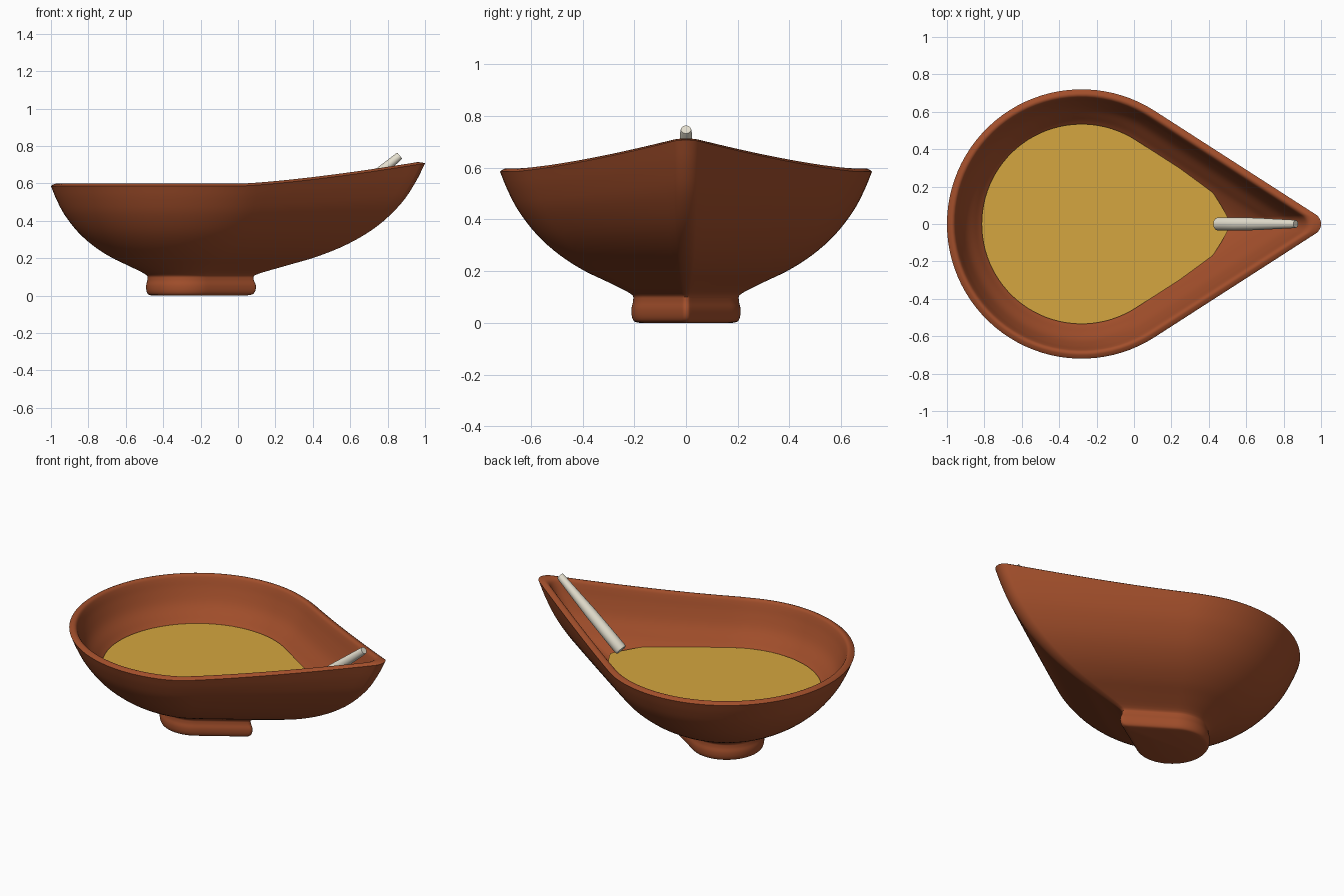
import bpy, bmesh, math
from mathutils import Vector

if "Cube" in bpy.data.objects:
    bpy.data.objects.remove(bpy.data.objects["Cube"])

CX, R = -0.28, 0.72          # centre and radius of the round bowl
TIP_R = 0.06                 # rounding of the spout tip
TIP_X = 1.0 - TIP_R


def material(name, rgb):
    m = bpy.data.materials.new(name)
    m.diffuse_color = (*rgb, 1)
    m.use_nodes = True
    m.node_tree.nodes["Principled BSDF"].inputs["Base Color"].default_value = m.diffuse_color
    return m


def teardrop():
    """Closed teardrop outline, relative to the bowl centre."""
    d = TIP_X - CX
    a = math.acos((R - TIP_R) / d)
    pts = []
    for i in range(15):
        t = -a + 2 * a * i / 14
        pts.append((d + TIP_R * math.cos(t), TIP_R * math.sin(t)))
    p = (d + TIP_R * math.cos(a), TIP_R * math.sin(a))
    q = (R * math.cos(a), R * math.sin(a))
    side = [(p[0] + (q[0] - p[0]) * k / 16, p[1] + (q[1] - p[1]) * k / 16) for k in range(1, 16)]
    pts += side
    for i in range(65):
        t = a + (2 * math.pi - 2 * a) * i / 64
        pts.append((R * math.cos(t), R * math.sin(t)))
    pts += [(x, -y) for x, y in reversed(side)]
    return pts


def smooth_path(pts, steps=4):
    """Catmull-Rom curve through profile points."""
    v = [Vector(p) for p in pts]
    v = [2 * v[0] - v[1]] + v + [2 * v[-1] - v[-2]]
    out = []
    for i in range(1, len(v) - 2):
        a, b, c, d = v[i - 1:i + 3]
        for k in range(steps):
            t = k / steps
            out.append(0.5 * (2 * b + (c - a) * t + (2 * a - 5 * b + 4 * c - d) * t * t
                              + (3 * b - a - 3 * c + d) * t ** 3))
    return out + [v[-2]]


def loft(name, rings, mat):
    """Skin closed rings of points and cap both ends."""
    bm = bmesh.new()
    vr = [[bm.verts.new(p) for p in ring] for ring in rings]
    n = len(vr[0])
    for a, b in zip(vr, vr[1:]):
        for i in range(n):
            j = (i + 1) % n
            bm.faces.new((a[i], a[j], b[j], b[i]))
    bm.faces.new(vr[0][::-1])
    bm.faces.new(vr[-1])
    bmesh.ops.recalc_face_normals(bm, faces=bm.faces[:])
    me = bpy.data.meshes.new(name)
    bm.to_mesh(me)
    bm.free()
    me.materials.append(mat)
    ob = bpy.data.objects.new(name, me)
    bpy.context.collection.objects.link(ob)
    bpy.ops.object.select_all(action='DESELECT')
    ob.select_set(True)
    bpy.context.view_layer.objects.active = ob
    bpy.ops.object.shade_smooth_by_angle(angle=math.radians(40))
    return ob


clay = material("clay", (0.36, 0.077, 0.024))
gold = material("oil", (0.66, 0.38, 0.05))
cotton = material("cotton", (0.78, 0.74, 0.62))
outline = teardrop()

# Clay bowl: profile of (outline scale, height), outside with foot, lip, then inside
outer = smooth_path([(0.25, 0.0), (0.278, 0.006), (0.291, 0.025), (0.293, 0.055), (0.284, 0.088),
                     (0.298, 0.113), (0.42, 0.158), (0.55, 0.203), (0.68, 0.263), (0.80, 0.340),
                     (0.90, 0.433), (0.96, 0.515), (1.0, 0.585)])
inner = smooth_path([(0.988, 0.592), (0.965, 0.598), (0.945, 0.592), (0.93, 0.57), (0.905, 0.52),
                     (0.86, 0.45), (0.80, 0.395), (0.735, 0.345), (0.60, 0.28), (0.40, 0.23),
                     (0.20, 0.205), (0.02, 0.20)])


def ring(s, z, lift_amount):
    out = []
    for x, y in outline:
        px = CX + s * x
        lift = 0.122 * max(0.0, px) ** 1.35 * lift_amount
        out.append((px, s * y, z + lift))
    return out


rings = [ring(s, z, min(1, max(0, z) / 0.585) ** 1.8) for s, z in outer]
rings += [ring(s, z, min(1, z / 0.585)) for s, z in inner]
loft("clay_bowl", rings, clay)

# Oil surface: teardrop whose pointed end is blunted by the rising spout
oil = []
for x, y in outline:
    px, py = CX + 0.742 * x, 0.742 * y
    if px > 0.38:      # slide points of the pointed end onto a rounded nose
        py = 0.21 * py / 0.206
        nose = (px - 0.38) / 0.297
        px = 0.38 + 0.14 * min(1, nose)
        py = math.copysign(0.21 * (1 - min(1, nose) ** 1.3), py)
    oil.append((px, py))
loft("oil", [[(x, y, z) for x, y in oil] for z in (0.31, 0.36)], gold)

# Cotton wick: tapered rod leaning on the spout
start, end = Vector((0.445, 0, 0.40)), Vector((0.865, 0, 0.748))
axis = (end - start).normalized()
side = Vector((0, 1, 0))
up = axis.cross(side)
wick = []
for t, r in [(0, 0.033), (0.02, 0.036), (0.25, 0.035), (0.5, 0.033), (0.75, 0.027), (0.98, 0.022), (1, 0.020)]:
    c = start.lerp(end, t)
    wick.append([c + r * (math.cos(a) * side + math.sin(a) * up)
                 for a in (2 * math.pi * k / 24 for k in range(24))])
loft("wick", wick, cotton)
